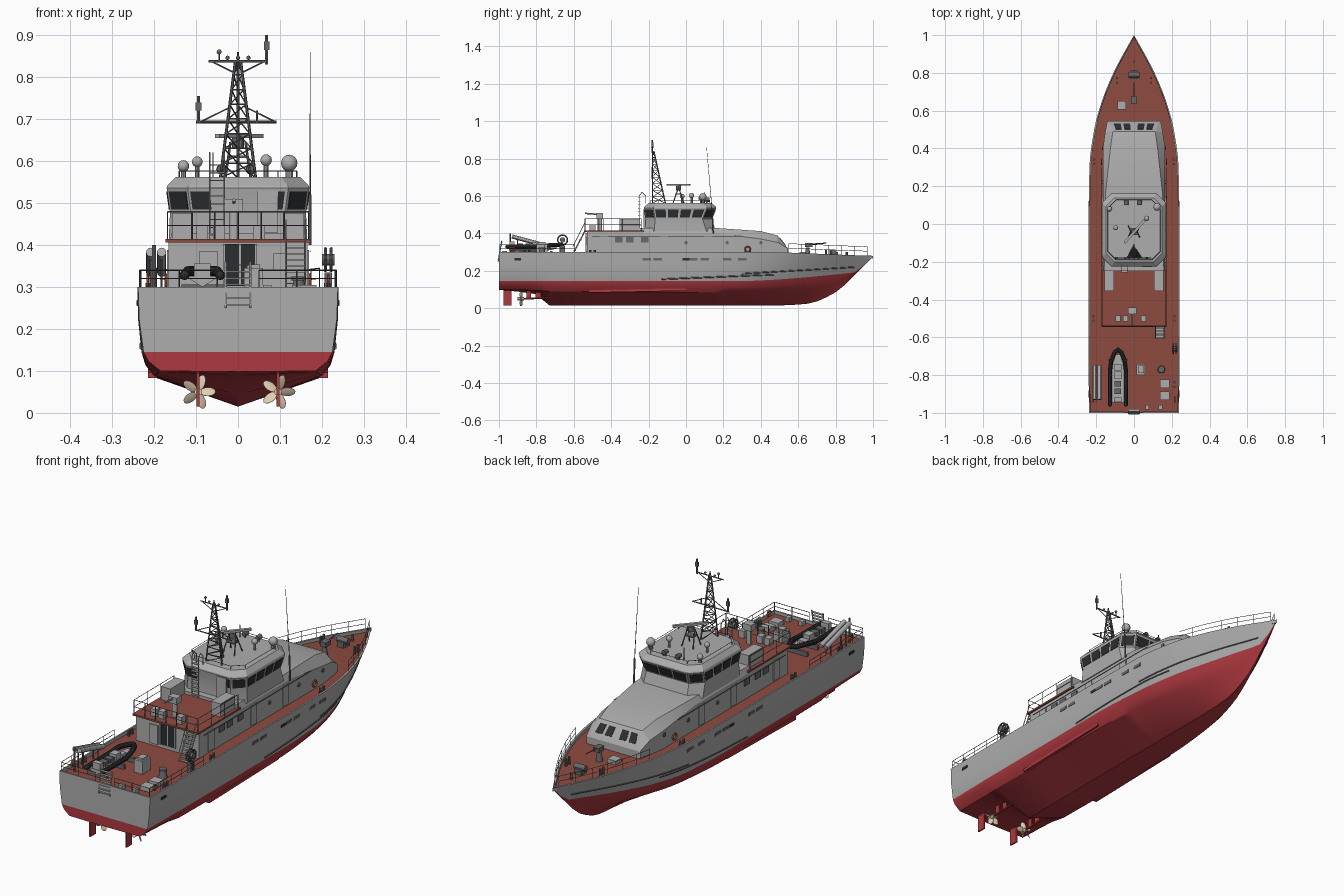
import bpy, bmesh, math
from mathutils import Vector as V, Matrix as M

if "Cube" in bpy.data.objects:
    bpy.data.objects.remove(bpy.data.objects["Cube"])

def material(name, c):
    m = bpy.data.materials.new(name)
    m.diffuse_color = (*c, 1)
    m.use_nodes = True
    m.node_tree.nodes["Principled BSDF"].inputs["Base Color"].default_value = m.diffuse_color
    return m
RED = material("hull_red", (.42, .04, .05))
DECK = material("deck_red", (.27, .07, .05))
DARK = material("dark", (.025, .027, .03))
STEEL = material("steel", (.14, .14, .15))
GREY = material("grey", (.42, .42, .42))
BEIGE = material("bronze", (.75, .62, .45))
ORANGE = material("orange", (.7, .15, .05))

def finish(name, bm, mats, angle=30):
    bmesh.ops.recalc_face_normals(bm, faces=bm.faces)
    me = bpy.data.meshes.new(name)
    bm.to_mesh(me); bm.free()
    for m in mats: me.materials.append(m)
    ob = bpy.data.objects.new(name, me)
    bpy.context.collection.objects.link(ob)
    bpy.ops.object.select_all(action='DESELECT')
    ob.select_set(True)
    bpy.context.view_layer.objects.active = ob
    bpy.ops.object.shade_smooth_by_angle(angle=math.radians(angle))
    return ob

def part(name, prims, mat=None):
    bm = bmesh.new()
    for p in prims: p(bm)
    return finish(name, bm, [mat or GREY])

# primitives, each returns a function that adds itself to a bmesh
def box(c, s, rx=0, rz=0):
    m = M.Translation(c) @ M.Rotation(rz, 4, 'Z') @ M.Rotation(rx, 4, 'X') @ M.Diagonal((*s, 1))
    return lambda bm: bmesh.ops.create_cube(bm, size=1, matrix=m)
def rod(p, q, r, r2=None, n=6):
    p, q = V(p), V(q)
    m = M.Translation((p + q) / 2) @ (q - p).to_track_quat('Z', 'Y').to_matrix().to_4x4()
    return lambda bm: bmesh.ops.create_cone(bm, cap_ends=True, segments=n, radius1=r,
                                            radius2=r if r2 is None else r2, depth=(q - p).length, matrix=m)
def ball(c, r, n=14):
    return lambda bm: bmesh.ops.create_uvsphere(bm, u_segments=n, v_segments=n // 2 + 1, radius=r, matrix=M.Translation(c))
def path(pts, r, n=6, closed=False):
    ends = pts[1:] + (pts[:1] if closed else [])
    return [rod(a, b, r, None, n) for a, b in zip(pts, ends)]
def ring(c, R, r, n=16):
    return path([(c[0], c[1] + R * math.cos(i * math.tau / n), c[2] + R * math.sin(i * math.tau / n)) for i in range(n)], r, 6, True)
def panel(corners, u0, u1, v0, v1, t=.002):
    a, b, c, d = map(V, corners)
    at = lambda u, v: a.lerp(b, u).lerp(d.lerp(c, u), v)
    n = (b - a).cross(d - a).normalized() * t
    q = [at(u0, v0), at(u1, v0), at(u1, v1), at(u0, v1)]
    def add(bm):
        lo, hi = [bm.verts.new(p - n) for p in q], [bm.verts.new(p + n) for p in q]
        bm.faces.new(lo[::-1]); bm.faces.new(hi)
        for i in range(4): bm.faces.new((lo[i], lo[i-1], hi[i-1], hi[i]))
    return add
def rail(pts, h, r=.0016, levels=(.5, 1)):
    up = lambda p, k: (p[0], p[1], p[2] + h * k)
    out = [rod(p, up(p, 1), r, None, 4) for p in pts]
    for k in levels: out += path([up(p, k) for p in pts], r, 4)
    return out
def ladder(p, q, w, n, r=.002):
    p, q, o = V(p), V(q), V((w / 2, 0, 0))
    return [rod(p + s * o, q + s * o, r) for s in (-1, 1)] + \
           [box(p.lerp(q, (i + .5) / n), (w, .012, .003)) for i in range(n)]
def loft(name, rings, mats, pick=lambda i, j: 0):
    bm = bmesh.new()
    vs = [[bm.verts.new(p) for p in r] for r in rings]
    n = len(rings[0])
    for i in range(len(vs) - 1):
        for j in range(n):
            bm.faces.new((vs[i][j], vs[i][(j+1) % n], vs[i+1][(j+1) % n], vs[i+1][j])).material_index = pick(i, j)
    bm.faces.new(vs[0]); bm.faces.new(vs[-1])
    return finish(name, bm, mats, 20)

# hull stations: y, keel z, chine x, chine z, waterline x, deck edge x, deck edge z
ST = [(-1, .098, .185, .1, .225, .238, .3), (-.8, .075, .19, .095, .228, .24, .3), (-.73, .015, .2, .09, .229, .24, .3),
      (0, .015, .2, .085, .23, .24, .3), (.3, .015, .175, .085, .213, .236, .3), (.5, .015, .125, .088, .172, .211, .298),
      (.65, .024, .075, .1, .118, .17, .293), (.8, .085, .025, .13, .056, .109, .287), (.9, .175, .004, .18, .014, .057, .283),
      (1, .276, 0, .277, 0, 0, .28)]
def interp(y, c):
    i = max(k for k in range(len(ST) - 1) if ST[k][0] <= y or k == 0)
    sl = [(b[c] - a[c]) / (b[0] - a[0]) for a, b in zip(ST, ST[1:])]
    tan = lambda k: sl[min(k, len(sl) - 1)] if k in (0, len(sl)) else (0 if sl[k-1] * sl[k] <= 0 else 2 * sl[k-1] * sl[k] / (sl[k-1] + sl[k]))
    h = ST[i+1][0] - ST[i][0]; t = (y - ST[i][0]) / h
    return ((2*t**3 - 3*t*t + 1) * ST[i][c] + (t**3 - 2*t*t + t) * h * tan(i)
            + (3*t*t - 2*t**3) * ST[i+1][c] + (t**3 - t*t) * h * tan(i + 1))
def section(y):
    zk, xc, zc, xw, xd, zd = (interp(y, c) for c in range(1, 7))
    zw = min(max(.145 + .05 * max(0, (y - .3) / .63) ** 1.5, zc + .003), zd - .001)
    f = .8 if y < .2 else .8 - .35 * (y - .2) / .8
    xi = max(xd - .007 - .004 * max(0, y), 0)
    return [(0, zk), (xc, zc), ((xc + xw) / 2 + .2 * (xw - xc), (zc + zw) / 2), (xw, zw),
            (xw + (xd - xw) * f, (zw + zd) / 2), (xd, zd), (xi, zd), (xi, zd - .015), (0, zd - .015)]
def hull_x(y, z):
    s = section(y)
    for (x0, z0), (x1, z1) in zip(s[:5], s[1:6]):
        if z0 <= z <= z1: return x0 + (x1 - x0) * (z - z0) / (z1 - z0)
    return s[5][0]

# hull with bulwark and deck
ys = [-1, -.9, -.8, -.765, -.73, -.5, -.25, 0] + [.05 * i for i in range(1, 21)]
bm = bmesh.new()
stern = []
for s in (-1, 1):
    grid = [[bm.verts.new((s * x, y, z)) for x, z in section(y)] for y in ys]
    stern.append(grid[0])
    for a, b in zip(grid, grid[1:]):
        for j in range(8):
            bm.faces.new((a[j], a[j+1], b[j+1], b[j])).material_index = 1 if j < 3 else 2 if j == 7 else 0
for j in range(5):
    bm.faces.new((stern[0][j], stern[1][j], stern[1][j+1], stern[0][j+1])).material_index = int(j < 3)
bmesh.ops.remove_doubles(bm, verts=bm.verts, dist=1e-5)
finish("hull", bm, [GREY, RED, DECK])
part("stern_bulwark", [box((0, -.997, .2925), (.47, .006, .015))])

for s, side in ((-1, "left"), (1, "right")):
    # rub rails, bilge rails and hull windows
    low = [(s * hull_x(y, z), y, z) for y, z in [(-.13 + .06 * i, .155 + .0025 * i) for i in range(11)]]
    high = [(s * hull_x(y, z), y, z) for y, z in [(.3 + .06 * i, .185 + .0035 * i) for i in range(11)]]
    part(side + "_rub_rail", path(low, .004) + path(high, .004), STEEL)
    part(side + "_bilge_rail", [box((s * .203, -.26, .095), (.022, .52, .014), .02)], RED)
    part(side + "_hull_windows", [box((s * hull_x(y, .262), y, .262), (.004, .045, .014)) for y in (-.21, -.15, .04, .1, .22, .3)], STEEL)
    part(side + "_fairleads", [box((s * .239, y, .262), (.005, .035, .012)) for y in (-.9, .0)], DARK)
    # propeller, shaft and rudder
    x = s * .095
    blades = [rod((x, -.9, .05), (x, -.865, .05), .009, None, 12)]
    for i in range(5):
        a = i * math.tau / 5 + .3
        m = M.Translation((x, -.882, .05)) @ M.Rotation(a, 4, 'Y') @ M.Translation((0, 0, .023)) @ M.Rotation(.6 * s, 4, 'Z') @ M.Diagonal((.013, .002, .019, 1))
        blades.append(lambda bm, m=m: bmesh.ops.create_uvsphere(bm, u_segments=10, v_segments=6, radius=1, matrix=m))
    part(side + "_propeller", blades, BEIGE)
    part(side + "_shaft", [rod((x, -.87, .05), (x, -.7, .058), .005, None, 10), box((x, -.84, .07), (.006, .025, .045)),
                           box((x, -.79, .07), (.006, .03, .03))], RED)
    part(side + "_rudder", [box((x, -.955, .055), (.007, .042, .08)), rod((x, -.95, .09), (x, -.95, .11), .005)], RED)
    # deck edge rails
    edge = lambda y: (s * (interp(y, 5) - .006), y, interp(y, 6))
    part(side + "_bow_rail", rail([edge(.55 + .07 * i) for i in range(7)], .048, .0013), STEEL)
    part(side + "_stern_rail", rail([(s * .05, -.995, .3), (s * .14, -.995, .3)] + [edge(-.995 + .08 * i) for i in range(6)], .04), STEEL)
    # life rings and bitts
    part(side + "_life_rings", ring((s * .172, .33, .315), .014, .004) + ring((s * .215, -.93, .315), .012, .004), ORANGE)
    part(side + "_bitts", [rod((s * bx, by + d, .275), (s * bx, by + d, .31), .006, None, 10)
         for bx, by in ((.215, -.85), (.215, -.5), (.21, .33), (.09, .76)) for d in (-.012, .012)], STEEL)

# lower deckhouse: aft block with red deck, forward block with sloped shoulders and nose
part("aft_deckhouse", [box((0, -.38, .345), (.33, .3, .125))])
part("upper_deck", [box((0, -.385, .41), (.345, .32, .008))], DECK)
HOUSE = [(-.25, .165, .4, .158, .428), (.17, .165, .4, .15, .428), (.4, .165, .37, .125, .412),
         (.49, .152, .352, .112, .388), (.54, .142, .322, .13, .326), (.545, .142, .315, .13, .316)]
loft("forward_deckhouse", [[(-w, y, .275), (w, y, .275), (w, y, zs), (wr, y, zr), (-wr, y, zr), (-w, y, zs)] for y, w, zs, wr, zr in HOUSE], [GREY])
nose = [(.13, .54, .326), (-.13, .54, .326), (-.112, .49, .388), (.112, .49, .388)]
part("nose_windows", [panel(nose, u, u + .14, .2, .78) for u in (.08, .28, .58, .78)], DARK)
for s in (-1, 1):
    part("side_doors", [box((s * .166, y, .34), (.006, .045, .095)) for y in (-.44, -.12, .12)])
    part("side_vents", [box((s * .166, y, .365), (.006, .04, .03)) for y in (-.36, -.3, -.22)] +
         [rod((s * .165, y, .35), (s * .169, y, .35), .009, None, 12) for y in (.0, .22, .4)], STEEL)
    part("handrail", path([(s * .172, y, .385) for y in (-.5, -.1, .3)], .0015), STEEL)
    part("deck_lockers", [box((s * .132, -.3, .445), (.05, .11, .062))])
    part("upper_deck_rail", rail([(s * .168, y, .414) for y in (-.24, -.34, -.44, -.54)] + [(s * k, -.54, .414) for k in (.11, .055, 0)], .065), STEEL)
part("aft_door", [box((.005, -.531, .352), (.075, .006, .1))], DARK)
part("aft_side_door", [box((-.07, -.531, .34), (.045, .008, .09)), box((.1, -.531, .36), (.03, .008, .04))])
part("door_frames", [box((x, -.533, .352), (.005, .008, .1)) for x in (-.033, .005, .043)])

# wheelhouse from octagon rings with outward leaning windows
def octagon(hx, y0, y1, c, z):
    return [(-hx + c, y0, z), (hx - c, y0, z), (hx, y0 + c, z), (hx, y1 - c, z), (hx - c, y1, z), (-hx + c, y1, z), (-hx, y1 - c, z), (-hx, y0 + c, z)]
rings = [octagon(.165, -.22, .16, .05, .41), octagon(.162, -.215, .138, .05, .478), octagon(.17, -.225, .162, .05, .536),
         octagon(.168, -.222, .16, .05, .542), octagon(.148, -.2, .138, .045, .562)]
loft("wheelhouse", rings, [GREY])
panes = {0: [(.02, .22), (.8, .97)], 1: [(.1, .9)], 7: [(.1, .9)], 3: [(.1, .9)], 5: [(.1, .9)],
         2: [(.03 + .245 * i, .23 + .245 * i) for i in range(4)], 4: [(.03 + .32 * i, .31 + .32 * i) for i in range(3)]}
panes[6] = panes[2]
part("wheelhouse_windows", [panel((rings[1][k], rings[1][(k+1) % 8], rings[2][(k+1) % 8], rings[2][k]), a, b, .12, .85)
                            for k in panes for a, b in panes[k]], DARK)
part("wheelhouse_aft_door", [box((.07, -.222, .48), (.05, .01, .1))])
rr = octagon(.14, -.19, .128, .045, .562)
part("roof_rail", rail(rr + rr[:1], .014, .0014, (1,)), STEEL)
part("roof_ladder", ladder((-.05, -.25, .414), (-.05, -.25, .6), .035, 10) +
     path([(-.0675, -.25, .6), (-.0675, -.235, .62), (-.0675, -.215, .6), (-.0675, -.215, .56)], .002) +
     path([(-.0325, -.25, .6), (-.0325, -.235, .62), (-.0325, -.215, .6), (-.0325, -.215, .56)], .002), GREY)

# lattice mast with yards and aerials
legs = [((-.042, -.18, .56), (-.006, -.18, .84)), ((.042, -.18, .56), (.006, -.18, .84)), ((0, -.11, .56), (0, -.172, .84))]
mast = [rod(p, q, .0035) for p, q in legs]
for i in range(8):
    pts = [V(p).lerp(V(q), i / 8) for p, q in legs]
    nxt = [V(p).lerp(V(q), (i + 1) / 8) for p, q in legs]
    mast += path(pts, .002, 5, True) + [rod(pts[j], nxt[(j + 1) % 3], .0018, None, 5) for j in range(3)]
mast += [rod((-.1, -.18, .693), (.092, -.18, .693), .003), rod((-.07, -.18, .838), (.07, -.18, .838), .003), rod((0, -.18, .84), (0, -.18, .86), .003)]
for s in (-1, 1):
    mast += [rod((s * .09, -.18, .693), (s * .015, -.18, .73), .0018), rod((s * .065, -.18, .838), (s * .008, -.18, .81), .0018)]
part("mast", mast, STEEL)
part("mast_aerials", [rod((-.094, -.18, .69), (-.094, -.18, .755), .004), rod((.068, -.18, .83), (.068, -.18, .9), .004),
     rod((-.045, -.18, .84), (-.045, -.18, .858), .002), ball((-.045, -.18, .86), .006), rod((.045, -.18, .69), (.045, -.18, .72), .003),
     box((-.094, -.18, .73), (.014, .01, .02)), box((.068, -.18, .875), (.013, .01, .02))] +
     [ball((x, -.18, .846), .005) for x in (-.025, 0, .025)], STEEL)
part("whip_aerials", [rod((.172, .145, .4), (.172, .14, .52), .004), rod((.172, .14, .52), (.172, .11, .86), .0018, .0008),
                      rod((-.06, .1, .56), (-.06, .1, .62), .0015)], STEEL)
# radar and roof domes
part("radar_pedestal", [rod((s * .03, y, .56), (s * .018, -.04, .645), .003) for s in (-1, 1) for y in (-.07, -.01)] +
     [box((0, -.04, .61), (.04, .035, .006)), rod((0, -.04, .63), (0, -.04, .655), .014, None, 12)], STEEL)
part("radar_bar", [box((.003, -.04, .66), (.16, .014, .01), 0, .85)])
for x, y, z, r in ((-.13, .08, .588, .014), (-.097, -.02, .598, .013), (.067, .03, .602, .014), (.122, .09, .595, .02)):
    part("roof_dome", [ball((x, y, z), r), rod((x, y, .55), (x, y, z), r * .45, None, 10)])
part("search_lights", [rod((x, .1, .58), (x, .125, .58), .01, .012, 12) for x in (-.04, .03)] + [rod((x, .11, .56), (x, .11, .58), .004) for x in (-.04, .03)], STEEL)

# upper deck equipment
part("upper_mount", [rod((-.01, -.46, .414), (-.01, -.46, .48), .012, None, 12), box((-.01, -.46, .495), (.045, .035, .03)),
                     rod((-.01, -.45, .5), (-.01, -.54, .507), .004)])
part("upper_deck_boxes", [box((x, -.5, .43), (.028, .03, .035)) for x in (-.085, -.045, .05)])
part("stairs", ladder((.137, -.605, .287), (.137, -.54, .414), .045, 9, .003) +
     [rod((.137 + s * .023, -.605, .33), (.137 + s * .023, -.54, .46), .0018) for s in (-1, 1)])

# aft deck: inflatable boat on cradle
bx = -.085
half = [(.042, -.955), (.043, -.78), (.035, -.72), (.018, -.68)]
tube = [(bx - x, y, .328 + .01 * (y > -.75)) for x, y in half] + [(bx, -.665, .34)] + [(bx + x, y, .328 + .01 * (y > -.75)) for x, y in half[::-1]]
part("boat_tube", path(tube, .0115, 10) + [ball(p, .0115, 10) for p in tube], DARK)
loft("boat_hull", [[(bx - w, y, .325), (bx, y, zk), (bx + w, y, .325)] for y, w, zk in ((-.945, .04, .3), (-.78, .04, .3), (-.69, .012, .318))], [GREY])
part("boat_console", [box((bx, -.8, .337), (.035, .04, .03)), box((bx, -.93, .338), (.04, .025, .035)), box((bx, -.76, .33), (.04, .03, .012))])
part("boat_seats", [box((bx, y, .334), (.034, .028, .022)) for y in (-.845, -.885)], STEEL)
part("boat_cradle", [box((bx, y, .295), (.1, .012, .022)) for y in (-.93, -.8, -.72)], STEEL)
# raft canisters, winches, lockers, hose reel, stern ladder
part("raft_canisters", [rod((x, -.93, .383), (x, -.75, .335), .011, None, 12) for x in (-.208, -.182)])
part("canister_frame", [rod((x, y, .285), (x, y, z), .003) for x in (-.208, -.182) for y, z in ((-.9, .37), (-.79, .34))] +
     [rod((-.2, -.94, .285), (-.2, -.94, .4), .005)], STEEL)
part("deck_locker", [box((.037, -.77, .315), (.045, .06, .06)), box((.037, -.77, .348), (.03, .04, .012))])
part("capstan", [rod((.145, -.77, .285), (.145, -.77, .315), .02, .013, 14), rod((.145, -.77, .315), (.145, -.77, .325), .018, None, 14)], STEEL)
part("deck_hatches", [box((.162, y, .295), (.05, .045, .02)) for y in (-.845, -.91)] + [box((x, -.97, .295), (.02, .025, .02)) for x in (.07, .14)] +
     [box((-.065, .63, .29), (.045, .045, .018))])
part("hose_reel", ring((.222, -.66, .365), .026, .004) + ring((.208, -.66, .365), .026, .004) +
     [rod((.2, -.66, .365), (.23, -.66, .365), .014, None, 12), box((.215, -.66, .31), (.018, .025, .05))], STEEL)
part("stern_ladder", ladder((0, -1.004, .25), (0, -.985, .36), .058, 7, .003))

# foredeck: mount, windlass, hatch posts
part("fore_mount", [rod((0, .65, .275), (0, .65, .325), .016, .009, 12), box((0, .655, .337), (.03, .04, .022)), rod((0, .66, .342), (0, .75, .348), .003)], STEEL)
part("windlass", [rod((-.028, .79, .3), (.028, .79, .3), .014, None, 14), box((0, .79, .285), (.035, .045, .03)), rod((0, .86, .265), (0, .86, .3), .006)], STEEL)
